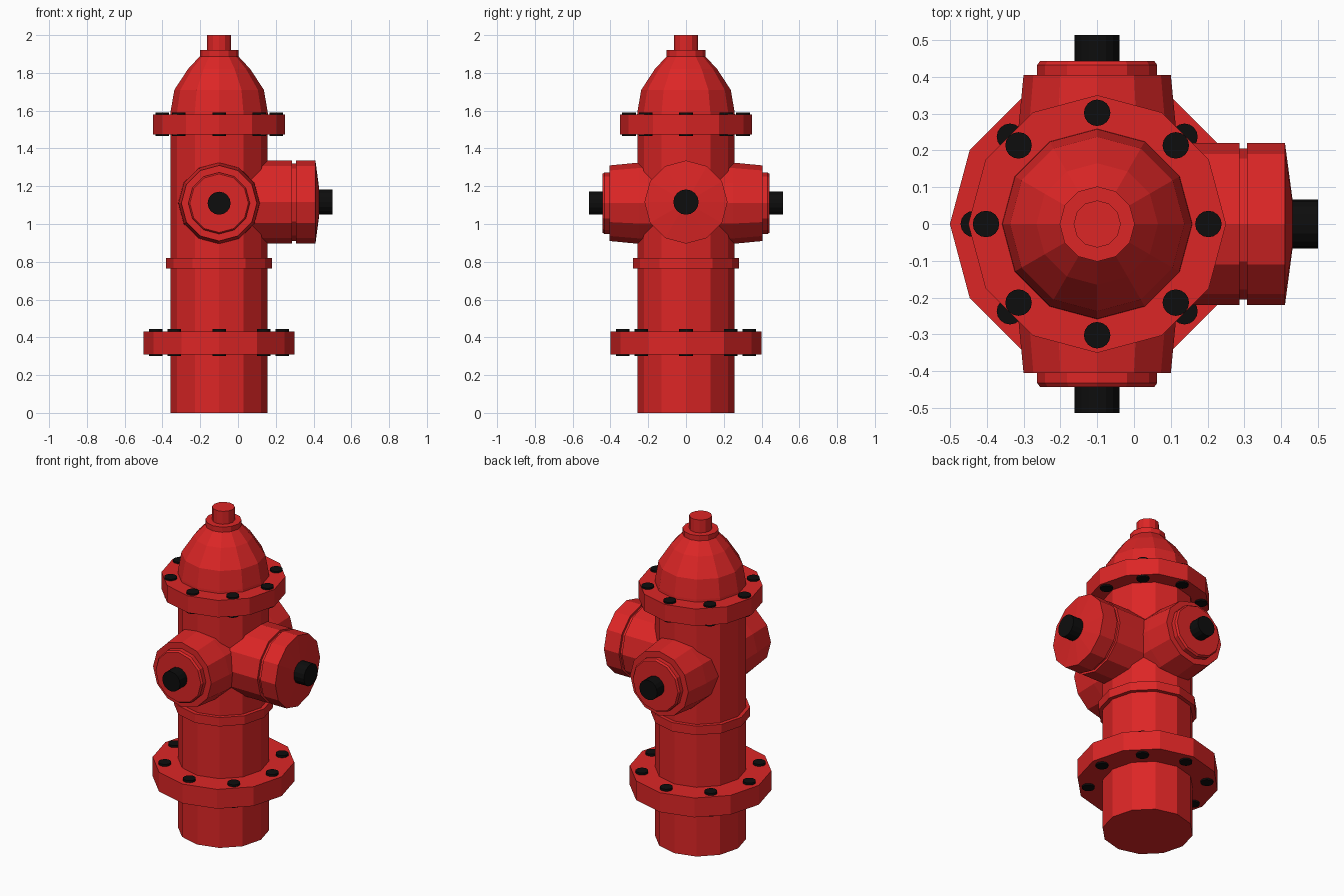
import bpy, bmesh, math
from mathutils import Matrix, Vector

if "Cube" in bpy.data.objects:
    bpy.data.objects.remove(bpy.data.objects["Cube"])

CX = -0.1  # vertical axis of the barrel


def material(name, col):
    m = bpy.data.materials.new(name)
    m.diffuse_color = (*col, 1)
    m.use_nodes = True
    m.node_tree.nodes["Principled BSDF"].inputs["Base Color"].default_value = m.diffuse_color
    return m


RED = material("hydrant red", (0.72, 0.019, 0.019))
BLACK = material("bolt black", (0.004, 0.004, 0.004))


def add_object(name, bm, mat):
    bmesh.ops.recalc_face_normals(bm, faces=bm.faces)
    me = bpy.data.meshes.new(name)
    bm.to_mesh(me)
    bm.free()
    me.materials.append(mat)
    ob = bpy.data.objects.new(name, me)
    bpy.context.collection.objects.link(ob)
    return ob


def lathe(name, profile, mat, origin=(CX, 0, 0), axis=(0, 0, 1), sides=12):
    """Closed solid turned from (radius, distance along axis) points."""
    bm = bmesh.new()
    rot = Vector((0, 0, 1)).rotation_difference(Vector(axis)).to_matrix().to_4x4()
    mtx = Matrix.Translation(origin) @ rot
    rings = []
    for r, h in profile:
        rings.append([bm.verts.new(mtx @ Vector((
            r * math.cos(2 * math.pi * i / sides),
            r * math.sin(2 * math.pi * i / sides), h))) for i in range(sides)])
    for a, b in zip(rings, rings[1:]):
        for i in range(sides):
            j = (i + 1) % sides
            bm.faces.new((a[i], a[j], b[j], b[i]))
    bm.faces.new(rings[0])
    bm.faces.new(rings[-1])
    return add_object(name, bm, mat)


def bolt_circle(name, radius, z0, z1, count=8):
    bm = bmesh.new()
    for i in range(count):
        a = 2 * math.pi * i / count
        pos = (CX + radius * math.cos(a), radius * math.sin(a), (z0 + z1) / 2)
        bmesh.ops.create_cone(bm, cap_ends=True, segments=16, radius1=0.036,
                              radius2=0.036, depth=z1 - z0,
                              matrix=Matrix.Translation(pos))
    add_object(name, bm, BLACK)


# Barrel with its thin middle ring
lathe("barrel", [(0.257, 0), (0.257, 0.765), (0.28, 0.765), (0.28, 0.82),
                 (0.257, 0.82), (0.257, 1.5)], RED)

# Bolted flanges
lathe("lower_flange", [(0.40, 0.31), (0.40, 0.43)], RED)
lathe("upper_flange", [(0.35, 1.475), (0.35, 1.58)], RED)
bolt_circle("lower_bolts", 0.335, 0.30, 0.443)
bolt_circle("upper_bolts", 0.302, 1.465, 1.59)

# Domed bonnet, collar and operating stem
lathe("bonnet", [(0.26, 1.56), (0.257, 1.595), (0.237, 1.71),
                 (0.165, 1.82), (0.10, 1.89)], RED)
lathe("collar", [(0.102, 1.885), (0.102, 1.92)], RED)
lathe("stem", [(0.064, 1.91), (0.064, 2.0)], RED)

# Front and back hose outlets
for label, s in (("front", -1), ("back", 1)):
    at, ax = (CX, 0, 1.11), (0, s, 0)
    lathe(label + "_outlet", [(0.218, 0.1), (0.215, 0.25), (0.20, 0.405)], RED, at, ax)
    lathe(label + "_cap", [(0.163, 0.39), (0.163, 0.432), (0.155, 0.443)], RED, at, ax)
    lathe(label + "_cap_nut", [(0.061, 0.43), (0.061, 0.513)], BLACK, at, ax, 16)

# Large side outlet with grooved cap
side, ax = (0, 0, 1.116), (1, 0, 0)
lathe("side_outlet", [(0.22, 0.0), (0.22, 0.287), (0.205, 0.287), (0.205, 0.307),
                      (0.22, 0.307), (0.22, 0.41), (0.07, 0.43)], RED, side, ax)
lathe("side_cap_nut", [(0.067, 0.42), (0.067, 0.5)], BLACK, side, ax, 16)
